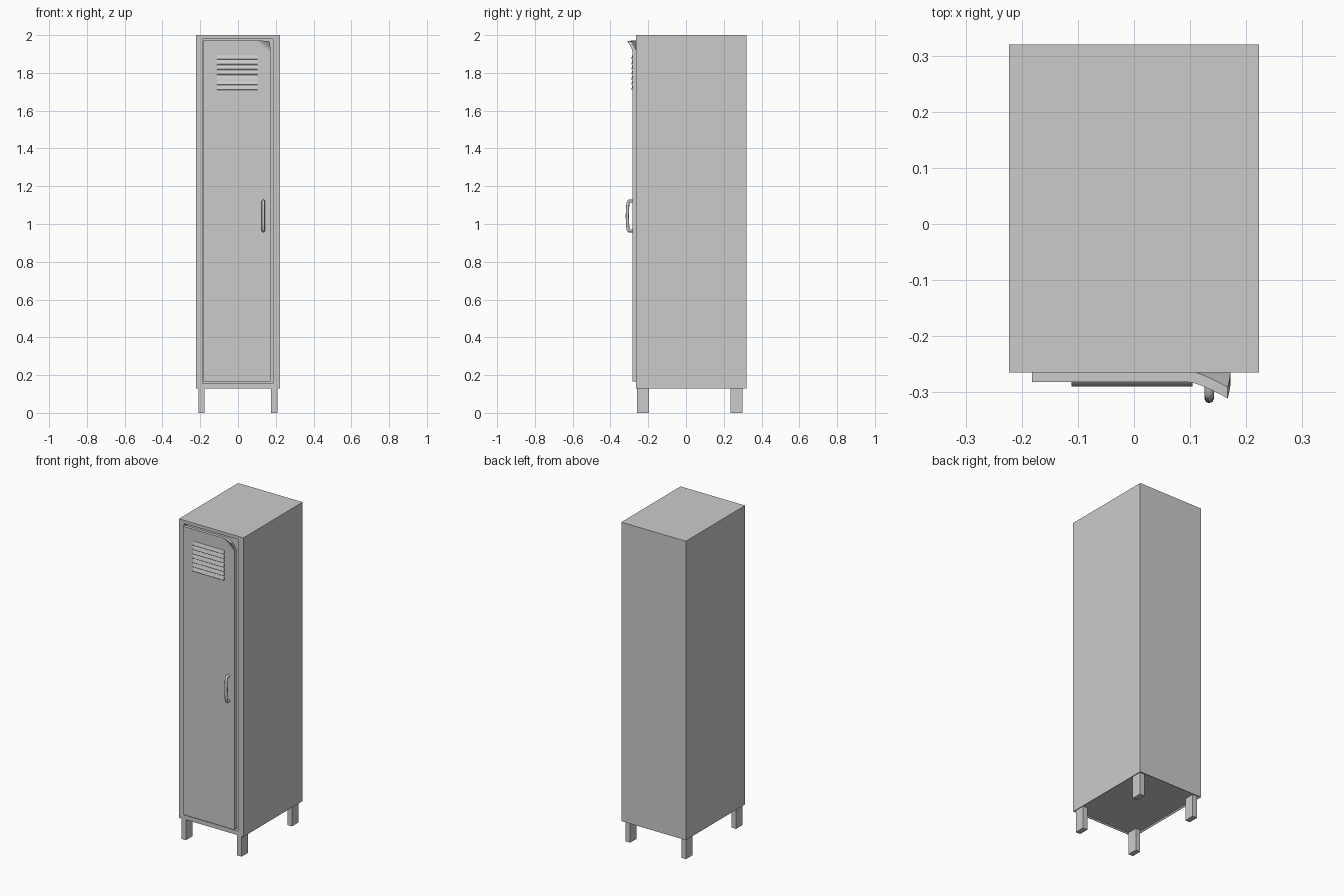
import bpy, bmesh
from mathutils import Vector

if "Cube" in bpy.data.objects:
    bpy.data.objects.remove(bpy.data.objects["Cube"])


def finish(bm, name, smooth=False):
    bmesh.ops.recalc_face_normals(bm, faces=bm.faces[:])
    me = bpy.data.meshes.new(name)
    bm.to_mesh(me)
    bm.free()
    ob = bpy.data.objects.new(name, me)
    bpy.context.collection.objects.link(ob)
    if smooth:
        bpy.context.view_layer.objects.active = ob
        ob.select_set(True)
        bpy.ops.object.shade_smooth_by_angle()
        ob.select_set(False)
    return ob


def box(lo, hi):
    bm = bmesh.new()
    bmesh.ops.create_cube(bm, size=1)
    lo, hi = Vector(lo), Vector(hi)
    for v in bm.verts:
        v.co = Vector([lo[i] + (v.co[i] + 0.5) * (hi[i] - lo[i]) for i in range(3)])
    return bm


def facing(bm, direction):
    bm.normal_update()
    return max(bm.faces, key=lambda f: f.normal.dot(Vector(direction)))


# Cabinet with a door recess and a shallow rim under the floor
bm = box((-0.223, -0.265, 0.13), (0.223, 0.32, 2.0))
front = facing(bm, (0, -1, 0))
bmesh.ops.inset_region(bm, faces=[front], thickness=0.02)
for v in front.verts:
    v.co.x = 0.186 if v.co.x > 0 else -0.187
    v.co.z = 1.98 if v.co.z > 1 else 0.156
bmesh.ops.inset_region(bm, faces=[front], thickness=0, depth=-0.03)
for v in front.verts:
    v.co.y = -0.235
floor = facing(bm, (0, 0, -1))
bmesh.ops.inset_region(bm, faces=[floor], thickness=0.005)
bmesh.ops.inset_region(bm, faces=[floor], thickness=0)
for v in floor.verts:
    v.co.z = 0.14
finish(bm, "cabinet")

# Legs
for side, x in (("left", -0.21), ("right", 0.176)):
    for end, y in (("front", -0.26), ("back", 0.236)):
        finish(box((x, y, 0), (x + 0.032, y + 0.064, 0.145)), f"{end}_{side}_leg")

# Door: finely divided near the top right corner, which is bent outwards
bm = box((-0.182, -0.282, 0.167), (0.172, -0.262, 1.971))
for i in range(11):
    for co, no in (((0.09 + 0.0075 * i, 0, 0), (1, 0, 0)),
                   ((0, 0, 1.90 + 0.0065 * i), (0, 0, 1))):
        bmesh.ops.bisect_plane(bm, geom=bm.verts[:] + bm.edges[:] + bm.faces[:],
                               plane_co=co, plane_no=no)
for v in bm.verts:
    t = 1 - (0.172 - v.co.x) / 0.072 - (1.971 - v.co.z) / 0.06
    if t > 0:
        v.co.y -= 0.029 * t ** 1.25
        v.co.x -= 0.005 * t * t
        v.co.z -= 0.004 * t * t
finish(bm, "door", True)

# Vent slats: wedges leaning out towards their lower edge
profile = ((-0.280, 0.0), (-0.284, -0.004), (-0.290, -0.024), (-0.288, -0.026), (-0.280, -0.021))
for i in range(7):
    bm = bmesh.new()
    z = 1.898 - 0.027 * i
    rings = [[bm.verts.new((x, y, z + dz)) for y, dz in profile] for x in (-0.111, 0.104)]
    for r in rings:
        bm.faces.new(r)
    for k in range(len(profile)):
        m = (k + 1) % len(profile)
        bm.faces.new((rings[0][k], rings[0][m], rings[1][m], rings[1][k]))
    finish(bm, f"vent_slat_{i + 1}")

# Handle: bowed grip with two posts into the door
path = ((-0.278, 1.121), (-0.300, 1.121), (-0.307, 1.113), (-0.309, 1.09),
        (-0.311, 1.043), (-0.309, 0.995), (-0.307, 0.972), (-0.300, 0.964), (-0.278, 0.964))
cu = bpy.data.curves.new("handle", 'CURVE')
cu.dimensions = '3D'
cu.bevel_depth = 0.0085
cu.bevel_resolution = 2
cu.use_fill_caps = True
sp = cu.splines.new('POLY')
sp.points.add(len(path) - 1)
for p, (y, z) in zip(sp.points, path):
    p.co = (0.134, y, z, 1)
handle = bpy.data.objects.new("handle", cu)
bpy.context.collection.objects.link(handle)
